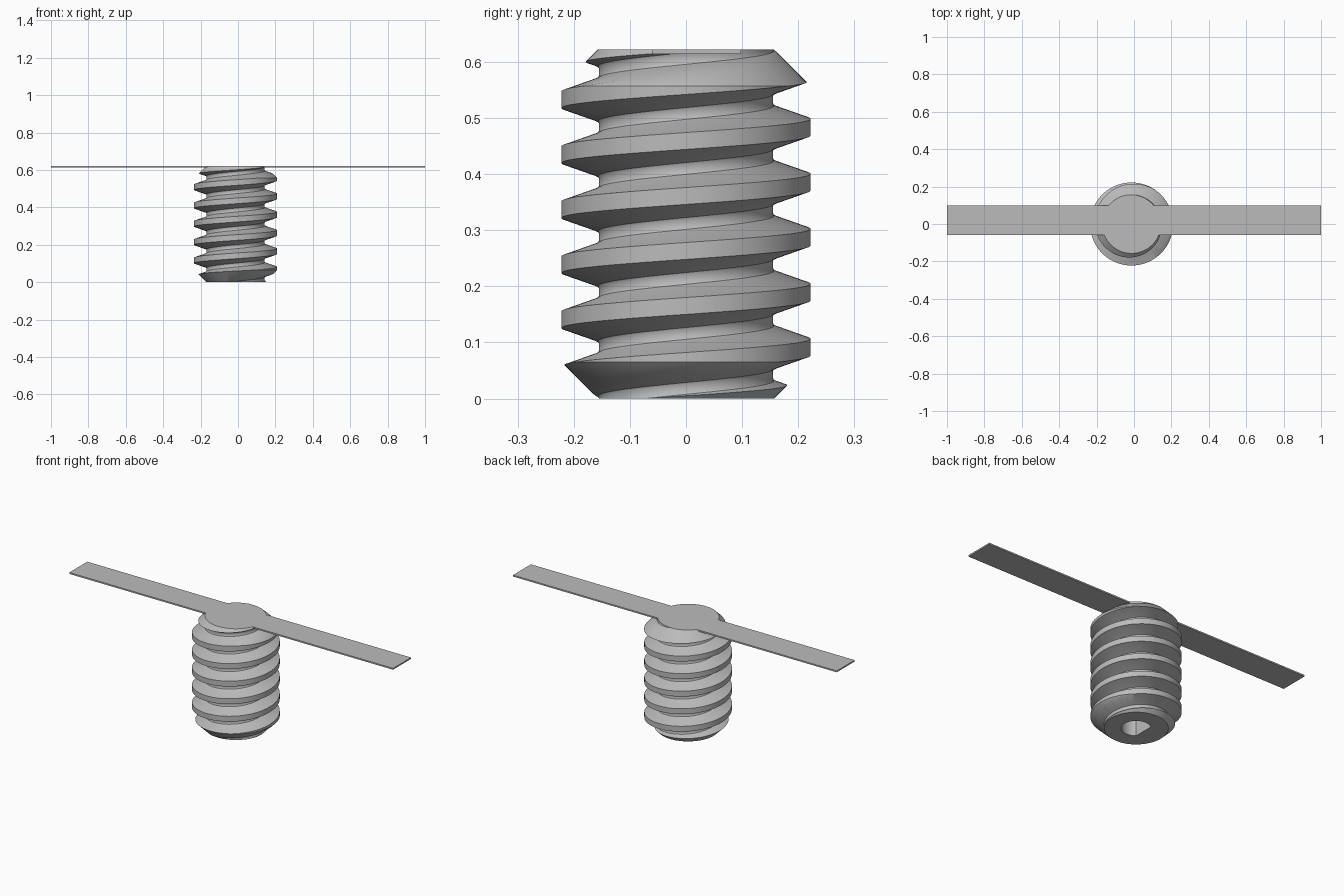
import bpy, bmesh, math

cube = bpy.data.objects.get("Cube")
if cube:
    bpy.data.objects.remove(cube, do_unlink=True)

HEIGHT, CX = 0.622, -0.013
PITCH, SEG, TURNS = 0.098, 96, 10
R_CREST, R_END, HOLE_R, HOLE_FLAT = 0.222, 0.157, 0.072, 0.047

grey = bpy.data.materials.new("plain grey")
grey.use_nodes = True
colour = (0.5, 0.5, 0.5, 1)
grey.diffuse_color = colour
grey.node_tree.nodes["Principled BSDF"].inputs["Base Color"].default_value = colour


def make_object(name, bm):
    bmesh.ops.recalc_face_normals(bm, faces=bm.faces)
    mesh = bpy.data.meshes.new(name)
    bm.to_mesh(mesh)
    bm.free()
    mesh.materials.append(grey)
    ob = bpy.data.objects.new(name, mesh)
    bpy.context.collection.objects.link(ob)
    return ob


def prism(name, outline, z0, z1):
    bm = bmesh.new()
    base = bm.faces.new([bm.verts.new((x, y, z0)) for x, y in outline])
    top = bmesh.ops.extrude_face_region(bm, geom=[base])["geom"]
    for v in top:
        if isinstance(v, bmesh.types.BMVert):
            v.co.z = z1
    return make_object(name, bm)


def boolean(target, cutter, operation):
    cutter.hide_render = True
    mod = target.modifiers.new(operation.lower(), "BOOLEAN")
    mod.operation, mod.object, mod.solver = operation, cutter, "EXACT"
    bpy.context.view_layer.objects.active = target
    bpy.ops.object.modifier_apply(modifier=mod.name)
    bpy.data.objects.remove(cutter, do_unlink=True)


# Endless thread: one tooth profile (radius, height) swept along a helix
half = [(0.155, 0.0425), (0.157, 0.0385), (0.165, 0.0345), (R_CREST, 0.015)]
profile = [(r, -h) for r, h in half] + [(r, h) for r, h in reversed(half)]
bm = bmesh.new()
rows = []
for s in range(SEG * TURNS + 1):
    a = math.tau * s / SEG
    z = 0.067 + PITCH * (s / SEG - 2)
    rows.append([bm.verts.new((CX + r * math.cos(a), r * math.sin(a), z + h))
                 for r, h in profile])
for s in range(SEG * TURNS):
    for j in range(len(profile) - 1):
        bm.faces.new((rows[s][j], rows[s + 1][j], rows[s + 1][j + 1], rows[s][j + 1]))
    if s + 1 + SEG < len(rows):
        bm.faces.new((rows[s][-1], rows[s + 1][-1], rows[s + 1 + SEG][0], rows[s + SEG][0]))
# Close both ends well outside the finished length
bmesh.ops.holes_fill(bm, edges=[e for e in bm.edges if e.is_boundary], sides=0)
screw = make_object("threaded_body", bm)

# Trim to length with a chamfered blank
big = 0.24
step = big - R_END
blank_profile = [(R_END, 0), (big, step), (big, HEIGHT - step), (R_END, HEIGHT)]
bm = bmesh.new()
rings = [[bm.verts.new((CX + r * math.cos(math.tau * i / SEG),
                        r * math.sin(math.tau * i / SEG), z)) for i in range(SEG)]
         for r, z in blank_profile]
for low, high in zip(rings, rings[1:]):
    for i in range(SEG):
        k = (i + 1) % SEG
        bm.faces.new((low[i], low[k], high[k], high[i]))
bm.faces.new(rings[0])
bm.faces.new(rings[-1])
boolean(screw, make_object("blank", bm), "INTERSECT")

# Round bore with one flat side, open at the bottom
limit = math.acos(-HOLE_FLAT / HOLE_R)
bore = [(CX + HOLE_R * math.cos(a), HOLE_R * math.sin(a))
        for a in (limit * (i / 20 - 1) for i in range(41))]
boolean(screw, prism("bore", bore, -0.1, 0.612), "DIFFERENCE")

bpy.ops.object.select_all(action="DESELECT")
screw.select_set(True)
bpy.context.view_layer.objects.active = screw
bpy.ops.object.shade_smooth_by_angle(angle=math.radians(35))

# Thin flat bar across the top
prism("top_bar", [(-1, -0.06), (1, -0.06), (1, 0.098), (-1, 0.098)], 0.614, HEIGHT)
